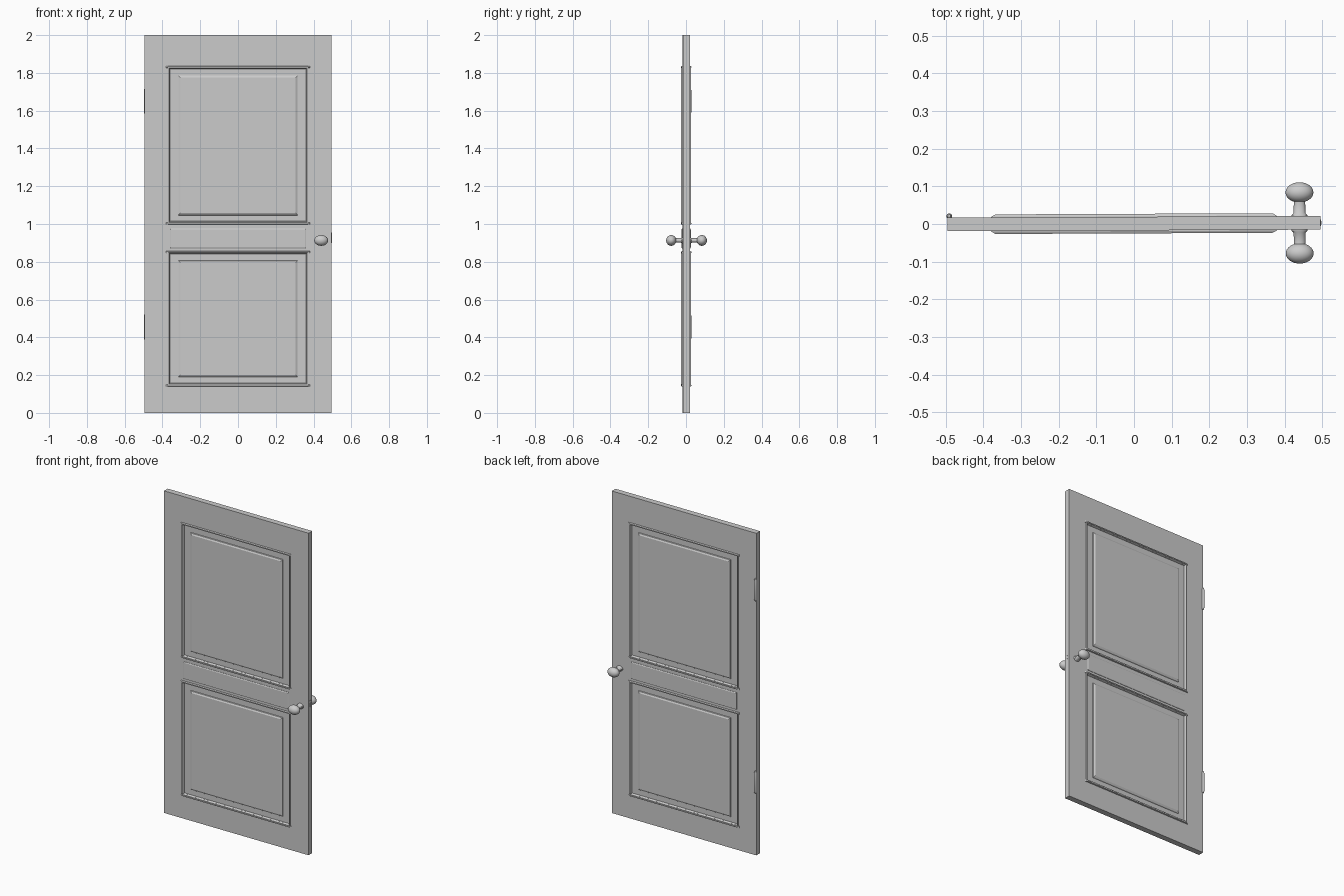
import bpy, bmesh, math
from mathutils import Matrix

if "Cube" in bpy.data.objects:
    bpy.data.objects.remove(bpy.data.objects["Cube"])

# The door hangs very slightly askew about z
TILT = Matrix.Translation((0, 0.001, 0)) @ Matrix.Rotation(0.0042, 4, 'Z')
HALF = 0.018  # half thickness of the slab


def make(name, bm, mirror=False, smooth=False):
    bmesh.ops.recalc_face_normals(bm, faces=bm.faces)
    me = bpy.data.meshes.new(name)
    bm.to_mesh(me)
    bm.free()
    ob = bpy.data.objects.new(name, me)
    bpy.context.collection.objects.link(ob)
    ob.matrix_world = TILT
    if mirror:
        m = ob.modifiers.new("both_sides", 'MIRROR')
        m.use_axis = (False, True, False)
        m.use_mirror_merge = False
    if smooth:
        bpy.ops.object.select_all(action='DESELECT')
        ob.select_set(True)
        bpy.context.view_layer.objects.active = ob
        bpy.ops.object.shade_smooth_by_angle(angle=math.radians(40))
    return ob


def loft(name, rings, cap=True):
    """Nested rectangles (half width, z0, z1, height) joined on the front, mirrored to the back."""
    bm = bmesh.new()
    loops = [[bm.verts.new(p) for p in ((-w, -h, a), (w, -h, a), (w, -h, b), (-w, -h, b))]
             for w, a, b, h in rings]
    for l, n in zip(loops, loops[1:]):
        for i in range(4):
            j = (i + 1) % 4
            bm.faces.new((l[i], l[j], n[j], n[i]))
    if cap:
        bm.faces.new(loops[-1])
    return make(name, bm, mirror=True)


def lathe(name, profile, axis_to, steps=28, mirror=False):
    """Revolve (radius, height) points about z, then place with a matrix."""
    bm = bmesh.new()
    vs = [bm.verts.new((r, 0, h)) for r, h in profile]
    es = [bm.edges.new(p) for p in zip(vs, vs[1:])]
    bmesh.ops.spin(bm, geom=vs + es, cent=(0, 0, 0), axis=(0, 0, 1),
                   angle=2 * math.pi, steps=steps)
    bmesh.ops.remove_doubles(bm, verts=bm.verts, dist=1e-5)
    bmesh.ops.transform(bm, matrix=axis_to, verts=bm.verts)
    return make(name, bm, mirror, smooth=True)


def box(name, x0, x1, y0, y1, z0, z1):
    bm = bmesh.new()
    bmesh.ops.create_cube(bm, size=1, matrix=Matrix.Translation(
        ((x0 + x1) / 2, (y0 + y1) / 2, (z0 + z1) / 2))
        @ Matrix.Diagonal((x1 - x0, y1 - y0, z1 - z0, 1)))
    return make(name, bm)


# Slab with an opening for each large panel
slab = box("door_slab", -0.495, 0.495, -HALF, HALF, 0, 2)
for part, z0, z1 in (("upper", 1.003, 1.833), ("lower", 0.146, 0.852)):
    cutter = box(part + "_opening_cutter", -0.363, 0.363, -0.1, 0.1, z0 + 0.009, z1 - 0.009)
    cutter.hide_render = True
    cutter.hide_viewport = True
    cut = slab.modifiers.new(part + "_opening", 'BOOLEAN')
    cut.operation = 'DIFFERENCE'
    cut.object = cutter
    cut.solver = 'EXACT'

    # Raised centre panel with bevelled border, sunk inside the opening
    loft(part + "_panel", [(0.364, z0 + 0.008, z1 - 0.008, 0.011),
                           (0.316, z0 + 0.043, z1 - 0.046, 0.011),
                           (0.314, z0 + 0.046, z1 - 0.048, 0.016),
                           (0.305, z0 + 0.055, z1 - 0.057, 0.021)])
    # Moulding around the opening
    loft(part + "_moulding", [(0.372, z0, z1, HALF - 0.002),
                              (0.370, z0 + 0.002, z1 - 0.002, 0.025),
                              (0.366, z0 + 0.006, z1 - 0.006, 0.025),
                              (0.360, z0 + 0.012, z1 - 0.012, 0.010)], cap=False)
    # Longer cap strips along top and bottom
    for end, z in (("top", z1), ("bottom", z0)):
        loft(f"{part}_{end}_strip", [(0.381, z - 0.006, z + 0.004, HALF - 0.002),
                                     (0.379, z - 0.006, z + 0.004, 0.020),
                                     (0.368, z - 0.004, z + 0.001, 0.026)])

# Narrow raised panel on the lock rail
loft("middle_panel", [(0.361, 0.870, 0.976, HALF - 0.002),
                      (0.361, 0.870, 0.976, 0.020),
                      (0.356, 0.875, 0.971, 0.023)])

# Knobs: flared collar, stem and flattened ball, one per side
profile = [(0.021, 0.017), (0.021, 0.021), (0.016, 0.026), (0.015, 0.056)]
profile += [(0.037 * math.sin(t), 0.081 - 0.027 * math.cos(t))
            for t in (math.radians(24 + 156 * i / 14) for i in range(15))]
lathe("door_knob", profile,
      Matrix.Translation((0.44, 0, 0.913)) @ Matrix.Diagonal((1, 1, 0.77, 1))
      @ Matrix.Rotation(math.pi / 2, 4, 'X'), mirror=True)

# Latch plate and bolt on the closing edge
box("latch_plate", 0.49, 0.4965, -0.009, 0.009, 0.90, 0.955)
box("latch_bolt", 0.49, 0.498, -0.005, 0.005, 0.918, 0.940)

# Hinge knuckles with tapered ends on the back left edge
for part, z in (("upper", 1.65), ("lower", 0.455)):
    lathe(part + "_hinge", [(0, -0.072), (0.004, -0.070), (0.0075, -0.058),
                            (0.0075, 0.058), (0.004, 0.070), (0, 0.072)],
          Matrix.Translation((-0.491, 0.022, z)), steps=16)
